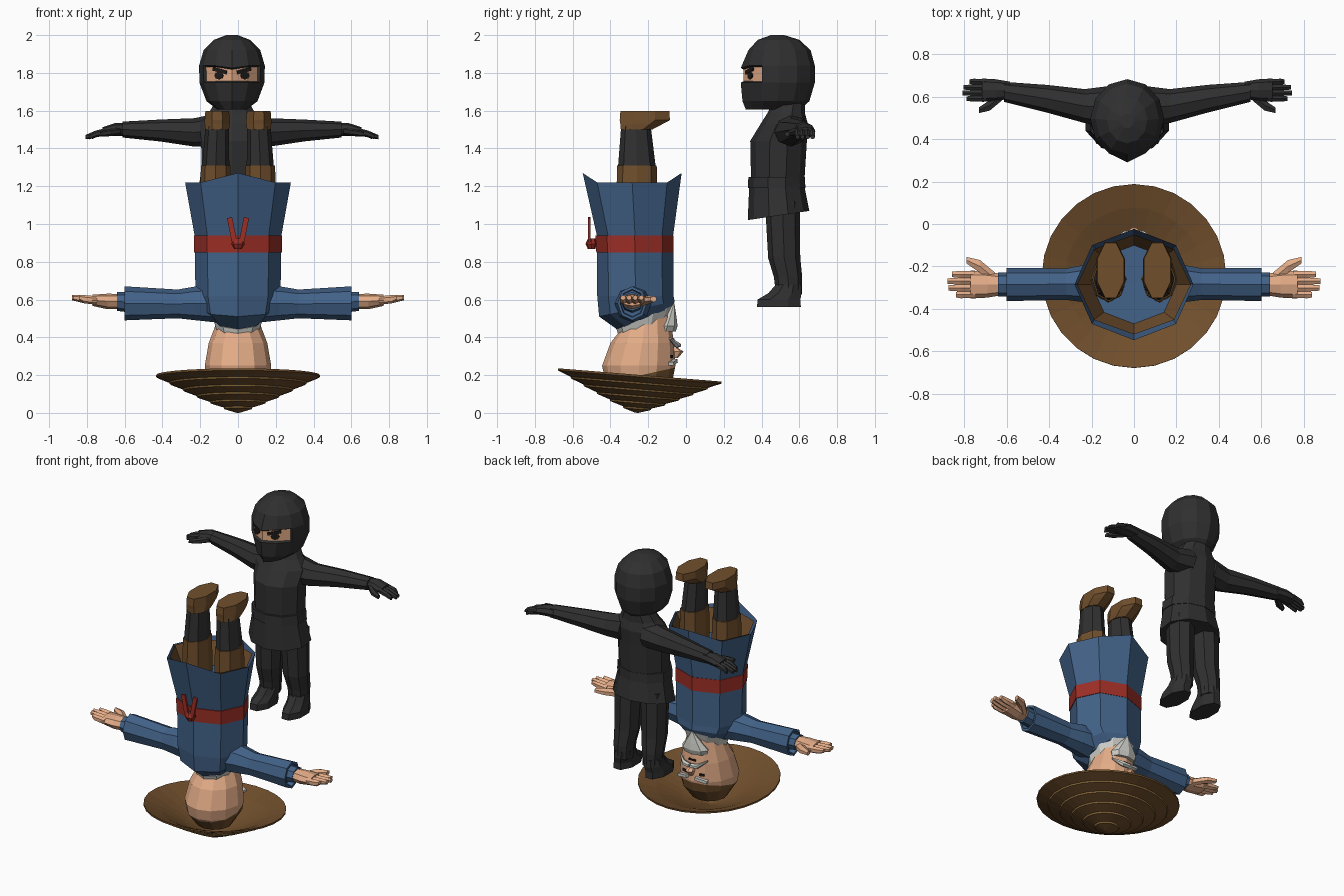
import bpy, bmesh
from math import sin, cos, pi

cube = bpy.data.objects.get("Cube")
if cube:
    bpy.data.objects.remove(cube)


def material(name, rgb):
    m = bpy.data.materials.new(name)
    m.use_nodes = True
    col = tuple((c / 255) ** 2.2 for c in rgb) + (1,)
    m.diffuse_color = col
    m.node_tree.nodes["Principled BSDF"].inputs["Base Color"].default_value = col
    return m


BLACK = material("charcoal cloth", (51, 51, 51))
BLUE = material("blue cloth", (68, 98, 135))
RED = material("red sash", (155, 50, 42))
BROWN = material("brown leather", (112, 80, 48))
STRAW = material("golden straw", (150, 115, 66))
SKIN = material("skin", (226, 170, 134))
WHITE = material("grey white hair", (205, 205, 200))
INK = material("ink", (34, 31, 30))

SIDES = ((1, "left"), (-1, "right"))
NX = -0.032  # sideways centre of the standing figure


def loft(bm, rings, n=8, axis="Z", s=1, x0=0.0, caps=(True, True), segs=None, phase=0.0):
    """Skin elliptical rings: (x, y, z, radius_a, radius_b, tilt)."""
    loops = []
    for x, y, z, a, b, *tilt in rings:
        loop = []
        for i in range(n):
            ang = 2 * pi * (i + phase) / n
            u, v = a * sin(ang), -b * cos(ang)
            if axis == "Z":
                p = (x + u, y + v, z + v * (tilt[0] if tilt else 0))
            else:
                p = (x, y + u, z + v)
            loop.append(bm.verts.new((x0 + s * p[0], p[1], p[2])))
        loops.append(loop)
    for k, (lo, hi) in enumerate(zip(loops, loops[1:])):
        for i in range(n):
            j = (i + 1) % n
            f = bm.faces.new((lo[i], lo[j], hi[j], hi[i]))
            f.material_index = segs[k] if segs else 0
    for use, loop in zip(caps, (loops[0], loops[-1])):
        if use:
            bm.faces.new(loop).material_index = segs[-1] if segs else 0


def finish(bm, name, mats):
    bmesh.ops.recalc_face_normals(bm, faces=bm.faces[:])
    me = bpy.data.meshes.new(name)
    bm.to_mesh(me)
    bm.free()
    for m in mats:
        me.materials.append(m)
    ob = bpy.data.objects.new(name, me)
    bpy.context.collection.objects.link(ob)
    return ob


def part(name, mats, rings, **kw):
    bm = bmesh.new()
    loft(bm, rings, **kw)
    return finish(bm, name, mats if isinstance(mats, tuple) else (mats,))


def box(name, mat, loc, size, rot=(0, 0, 0)):
    bm = bmesh.new()
    bmesh.ops.create_cube(bm, size=1)
    bmesh.ops.scale(bm, vec=size, verts=bm.verts[:])
    ob = finish(bm, name, (mat,))
    ob.location, ob.rotation_euler = loc, rot
    return ob


def hand(name, mat, wx, y, z, s, x0, thumb, droop, k):
    """Palm, four fingers and a thumb reaching outward along x."""
    bm = bmesh.new()
    loft(bm, [(wx - .03 * k, y, z, .042 * k, .035 * k), (wx + .04 * k, y, z, .054 * k, .036 * k),
              (wx + .11 * k, y, z + droop * .3, .058 * k, .026 * k)], 8, "X", s, x0)
    for i, length in enumerate((.185, .205, .2, .17)):
        fy = y + thumb * (.042 - .028 * i) * k
        loft(bm, [(wx + .09 * k, fy, z + droop * .25, .016 * k, .02 * k),
                  (wx + .15 * k, fy, z + droop * .6, .017 * k, .019 * k),
                  (wx + length * k, fy, z + droop, .013 * k, .012 * k)], 6, "X", s, x0)
    loft(bm, [(wx + .01 * k, y + thumb * .025 * k, z - .008, .03 * k, .022 * k),
              (wx + .07 * k, y + thumb * .075 * k, z + droop * .4, .03 * k, .02 * k),
              (wx + .125 * k, y + thumb * .1 * k, z + droop * .6, .016 * k, .014 * k)], 6, "X", s, x0)
    return finish(bm, name, (mat,))


# ---------- standing figure in black ----------
head = part("hooded_head", (BLACK, SKIN), [
    (0, .47, 1.605, .075, .135), (0, .485, 1.65, .135, .168), (0, .495, 1.748, .172, .187),
    (0, .495, 1.838, .174, .187), (0, .495, 1.92, .15, .165), (0, .49, 1.975, .095, .11),
    (0, .485, 2.0, .03, .035)], n=12, x0=NX)
bm = bmesh.new()
bm.from_mesh(head.data)
for v in bm.verts:  # ridge down the middle of the face
    if abs(v.co.x - NX) < .005 and v.co.y < .4 and v.co.z < 1.9:
        v.co.y -= .018
        if v.co.z > 1.8:
            v.co.z -= .012
slit = [f for f in bm.faces if 1.76 < f.calc_center_median().z < 1.82
        and f.calc_center_median().y < .4]
bmesh.ops.inset_region(bm, faces=slit, thickness=.008, depth=-.014)
for f in slit:
    f.material_index = 1
bm.to_mesh(head.data)
bm.free()

part("tunic", BLACK, [(0, .485, 1.2, .165, .14), (0, .49, 1.44, .172, .15), (0, .52, 1.53, .18, .125),
                      (0, .53, 1.585, .13, .1), (0, .55, 1.67, .08, .08)], n=10, x0=NX)
part("tunic_skirt", BLACK, [(0, .49, 1.045, .207, .163, .15), (0, .48, 1.21, .172, .145)], n=10, x0=NX)
part("waist_belt", BLACK, [(0, .48, 1.19, .182, .152), (0, .48, 1.25, .178, .15)], n=10, x0=NX)

for s, side in SIDES:
    eye = part(side + "_eye", INK, [(0, 0, -.004, .027, .021), (0, 0, .004, .027, .021)])
    eye.location, eye.rotation_euler = (NX + s * .068, .34, 1.786), (pi / 2, 0, s * .48)
    box(side + "_brow", INK, (NX + s * .064, .336, 1.812), (.085, .009, .02), (0, -s * .25, s * .48))
    part(side + "_arm", BLACK, [(.08, .55, 1.5, .1, .085), (.2, .555, 1.485, .08, .075),
                                (.38, .59, 1.495, .065, .058), (.58, .622, 1.5, .047, .042)],
         axis="X", s=s, x0=NX)
    hand(side + "_gloved_hand", BLACK, .58, .63, 1.5, s, NX, -1, -.04, .95)
    part(side + "_leg", BLACK, [(.105, .545, .63, .06, .068), (.105, .54, .72, .068, .075),
                                (.1, .52, .82, .08, .085), (.095, .51, 1.12, .088, .092)], s=s, x0=NX)
    part(side + "_shoe", BLACK, [(.118, .492, .56, .068, .126), (.118, .492, .6, .066, .122),
                                 (.112, .525, .635, .064, .095), (.106, .543, .68, .064, .072)],
         s=s, x0=NX, phase=.5)

# ---------- upside-down figure: robe, sash and collar ----------
CY = -.285
robe = part("robe", BLUE, [(0, -.22, .5, .135, .145, .4), (0, -.26, .55, .205, .2, .2),
                           (0, -.268, .62, .225, .202), (0, -.27, .94, .23, .202),
                           (0, CY, 1.22, .28, .262)], caps=(True, False))
for v in robe.data.vertices:  # pointed hem at front and back
    if abs(v.co.x) < .01 and v.co.z > 1.2:
        v.co.z += .05
part("robe_lining", (BROWN, BLUE), [(0, CY, 1.218, .268, .235), (0, CY, 1.07, .2, .185),
                                    (0, CY, 1.068, .01, .01)], caps=(False, True), segs=(0, 1))
part("sash", RED, [(0, -.27, .85, .233, .205), (0, -.272, .94, .234, .207)])
part("sash_knot", RED, [(0, -.5, .868, .02, .02), (0, -.502, .895, .036, .03), (0, -.5, .922, .02, .02)])
part("collar", WHITE, [(0, -.225, .45, .118, .13, .35), (0, -.22, .505, .135, .148, .42)], n=10)

for s, side in SIDES:
    box(side + "_sash_tail", RED, (s * .032, -.512, .97), (.028, .014, .13), (0, s * .2, 0))
    part(side + "_sleeve", BLUE, [(.08, -.28, .575, .11, .1), (.22, -.28, .58, .09, .09),
                                  (.32, -.283, .577, .074, .076), (.6, CY, .58, .078, .09),
                                  (.6, CY, .58, .064, .074), (.56, CY, .58, .06, .07)], axis="X", s=s)
    part(side + "_inner_cuff", BLUE, [(.55, CY, .585, .058, .056), (.64, CY, .59, .056, .05)], axis="X", s=s)
    hand(side + "_bare_hand", SKIN, .645, CY, .59, s, 0, 1, .02, 1.14)
    part(side + "_thigh", BROWN, [(.12, -.26, 1.05, .085, .11), (.118, -.26, 1.31, .078, .105)], s=s)
    part(side + "_shin", BLACK, [(.118, -.26, 1.3, .072, .1), (.11, -.265, 1.52, .062, .078)], s=s)
    part(side + "_boot", BROWN, [(.11, -.262, 1.5, .068, .09), (.11, -.235, 1.53, .072, .122),
                                 (.11, -.218, 1.55, .072, .144), (.11, -.218, 1.597, .068, .14)],
         s=s, phase=.5)

# ---------- upside-down head, with the cap cut along a tilted plane ----------
old = part("bare_head", (SKIN, BROWN), [
    (0, -.25, .09, .11, .11), (0, -.25, .18, .165, .18), (0, -.25, .25, .176, .194),
    (0, -.232, .37, .155, .168), (0, -.22, .475, .115, .135, .35)], n=12)
bm = bmesh.new()
bm.from_mesh(old.data)
cut, up = (0, -.26, .195), (0, -.22, 1)
bmesh.ops.bisect_plane(bm, geom=bm.verts[:] + bm.edges[:] + bm.faces[:], plane_co=cut, plane_no=up)
for f in bm.faces:
    c = f.calc_center_median()
    f.material_index = int((c.y - cut[1]) * up[1] + c.z - cut[2] < 0)
bm.to_mesh(old.data)
bm.free()

part("beard", WHITE, [(0, -.105, .43, .085, .05), (0, -.1, .46, .095, .055), (0, -.085, .505, .06, .035),
                      (0, -.065, .578, .004, .004)])
part("nose", SKIN, [(0, -.055, .29, .012, .012), (0, -.045, .325, .028, .032), (0, -.06, .345, .02, .015)], n=6)
box("mouth", INK, (0, -.066, .388), (.05, .01, .01))
for s, side in SIDES:
    box(side + "_old_eye", INK, (s * .062, -.077, .298), (.034, .009, .016), (0, 0, -s * .27))
    box(side + "_white_brow", WHITE, (s * .066, -.068, .268), (.08, .028, .018), (0, s * .2, -s * .27))
    part(side + "_moustache", WHITE, [(.005, -.045, .358, .02, .014), (.05, -.05, .362, .018, .016),
                                      (.1, -.085, .395, .006, .006)], n=6, axis="X", s=s)

# ---------- straw hat: stepped cone with golden ridges, lined inside ----------
R, H, STEPS = .434, .195, 6
rings, segs = [(0, 0, -H, .008, .008)], []
for k in range(1, STEPS + 1):
    r = R * k / STEPS
    z = -H * (1 - (r / R) ** 1.15)
    rings.append((0, 0, z - .005, r, r))
    segs.append(0)
    if k < STEPS:
        rings.append((0, 0, z + .004, r + .004, r + .004))
        segs.append(1)
rings += [(0, 0, .006, R, R), (0, 0, -H * .18, R * .75, R * .75),
          (0, 0, -H * .56, R * .4, R * .4), (0, 0, -H + .02, .01, .01)]
segs += [0, 0, 0, 0]
hat = part("straw_hat", (BROWN, STRAW), rings, n=28, segs=segs)
hat.location, hat.rotation_euler = (0, -.245, H), (-.081, 0, 0)
